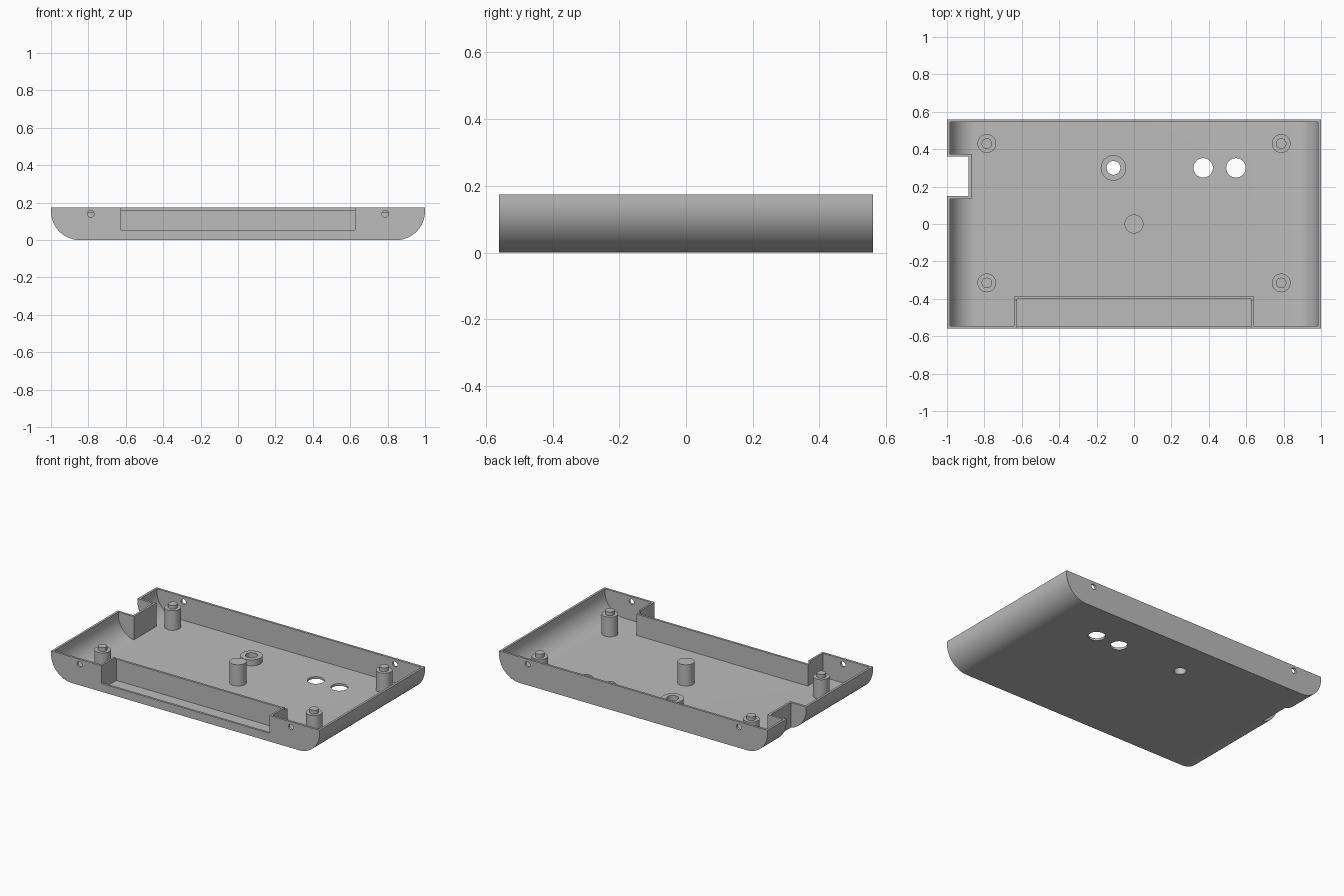
import bpy, bmesh, math
from mathutils import Matrix

if "Cube" in bpy.data.objects:
    bpy.data.objects.remove(bpy.data.objects["Cube"], do_unlink=True)

grey = bpy.data.materials.new("plain grey")
grey.use_nodes = True
grey.diffuse_color = (0.5, 0.5, 0.5, 1)
grey.node_tree.nodes["Principled BSDF"].inputs["Base Color"].default_value = (0.5, 0.5, 0.5, 1)

HALF_Y, TOP, WALL = 0.56, 0.175, 0.015
FLOOR = WALL
CORNER_X, CORNER_Z = 0.845, 0.155
helpers = []


def make(name, bm):
    bmesh.ops.recalc_face_normals(bm, faces=bm.faces)
    mesh = bpy.data.meshes.new(name)
    bm.to_mesh(mesh)
    bm.free()
    mesh.materials.append(grey)
    obj = bpy.data.objects.new(name, mesh)
    bpy.context.collection.objects.link(obj)
    return obj


def helper(obj):
    obj.hide_render = True
    helpers.append(obj)
    return obj


def activate(obj):
    bpy.ops.object.select_all(action='DESELECT')
    obj.select_set(True)
    bpy.context.view_layer.objects.active = obj


def tray(name, radius, half_y, top):
    """Extrude a section with two rounded lower corners along y."""
    steps = 24
    arc = [math.pi / 2 * i / steps for i in range(steps + 1)]
    side = [(CORNER_X + radius * math.sin(a), CORNER_Z - radius * math.cos(a)) for a in arc]
    side.append((CORNER_X + radius, top))
    section = side + [(-x, z) for x, z in reversed(side)]
    bm = bmesh.new()
    face = bm.faces.new([bm.verts.new((x, -half_y, z)) for x, z in section])
    out = bmesh.ops.extrude_face_region(bm, geom=[face])
    moved = [g for g in out["geom"] if isinstance(g, bmesh.types.BMVert)]
    bmesh.ops.translate(bm, verts=moved, vec=(0, 2 * half_y, 0))
    return make(name, bm)


def block(name, x0, x1, y0, y1, z0, z1):
    bm = bmesh.new()
    place = Matrix.Translation(((x0 + x1) / 2, (y0 + y1) / 2, (z0 + z1) / 2))
    scale = Matrix.Diagonal((x1 - x0, y1 - y0, z1 - z0, 1))
    bmesh.ops.create_cube(bm, size=1, matrix=place @ scale)
    return helper(make(name, bm))


def drill(name, x, y, z, radius, depth, along_y=False):
    bm = bmesh.new()
    turn = Matrix.Rotation(math.pi / 2 if along_y else 0, 4, 'X')
    bmesh.ops.create_cone(bm, cap_ends=True, segments=40, radius1=radius, radius2=radius,
                          depth=depth, matrix=Matrix.Translation((x, y, z)) @ turn)
    return helper(make(name, bm))


def lathe(name, points, x, y):
    """Turn a profile of (radius, height) points round a vertical axis."""
    bm = bmesh.new()
    verts = [bm.verts.new((r, 0, z)) for r, z in points]
    edges = [bm.edges.new(pair) for pair in zip(verts, verts[1:])]
    bmesh.ops.spin(bm, geom=verts + edges, axis=(0, 0, 1), cent=(0, 0, 0),
                   steps=40, angle=2 * math.pi)
    bmesh.ops.remove_doubles(bm, verts=bm.verts, dist=0.0001)
    bmesh.ops.translate(bm, verts=bm.verts, vec=(x, y, 0))
    return make(name, bm)


def subtract(target, cutters):
    activate(target)
    for cutter in cutters:
        mod = target.modifiers.new("cut", 'BOOLEAN')
        mod.operation = 'DIFFERENCE'
        mod.solver = 'EXACT'
        mod.object = cutter
        bpy.ops.object.modifier_apply(modifier=mod.name)


# Hollow interior, less the walls round the side notch and the front pocket
shell = tray("case_shell", 0.155, HALF_Y, TOP)
cavity = helper(tray("cavity", 0.14, HALF_Y - WALL, 0.3))
walls = [block("notch_wall", -1.2, -0.87, 0.135, 0.375, -0.1, 0.4),
         block("pocket_back_wall", -0.638, 0.638, -0.4, -0.385, -0.1, 0.158)]
for s in (-1, 1):
    x0, x1 = sorted((s * 0.625, s * 0.638))
    walls.append(block("pocket_side_wall", x0, x1, -0.7, -0.41, -0.1, 0.4))
    walls.append(block("pocket_corner", x0, x1, -0.415, -0.385, -0.1, 0.158))
subtract(cavity, walls)

# Openings through the shell
cuts = [cavity,
        block("notch_cut", -1.2, -0.885, 0.15, 0.36, -0.1, 0.4),
        block("pocket_cut", -0.625, 0.625, -0.7, -0.5, 0.055, 0.4)]
cuts += [drill("floor_hole", x, 0.3, 0, r, 0.1)
         for x, r in ((-0.11, 0.037), (0.37, 0.052), (0.545, 0.052))]
cuts += [drill("screw_hole", sx * 0.787, sy * HALF_Y, 0.14, 0.018, 0.1, True)
         for sx in (-1, 1) for sy in (-1, 1)]
subtract(shell, cuts)

# Stepped corner posts, centre post and raised ring
parts = [shell]
base = FLOOR - 0.005
for side, sx in (("right", -1), ("left", 1)):
    for end, y in (("front", -0.315), ("back", 0.43)):
        parts.append(lathe(f"{end}_{side}_post",
                           [(0, base), (0.05, base), (0.05, 0.147), (0.028, 0.147),
                            (0.028, 0.172), (0, 0.172)], sx * 0.787, y))
parts.append(lathe("centre_post", [(0, base), (0.051, base), (0.051, 0.158), (0, 0.158)], 0, 0))
parts.append(lathe("floor_ring", [(0.037, base), (0.068, base), (0.068, 0.055),
                                  (0.037, 0.055), (0.037, base)], -0.11, 0.3))

for obj in helpers:
    bpy.data.objects.remove(obj, do_unlink=True)
for obj in parts:
    activate(obj)
    bpy.ops.object.shade_smooth_by_angle(angle=math.radians(30))
